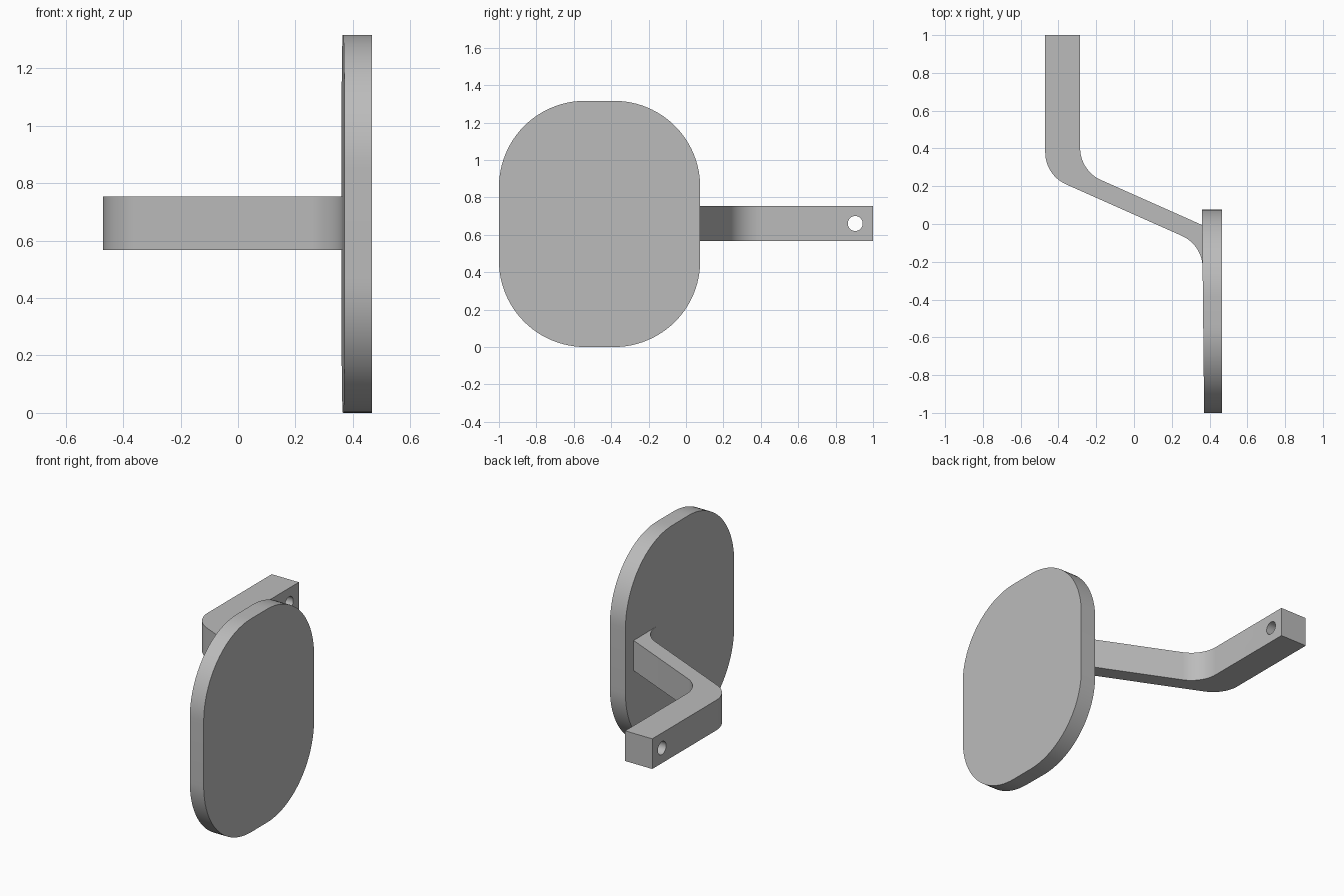
import bpy, bmesh, math
from mathutils import Vector, Matrix

cube = bpy.data.objects.get("Cube")
if cube:
    bpy.data.objects.remove(cube, do_unlink=True)

grey = bpy.data.materials.new("plain grey")
grey.use_nodes = True
colour = (0.5, 0.5, 0.5, 1)
grey.diffuse_color = colour
grey.node_tree.nodes["Principled BSDF"].inputs["Base Color"].default_value = colour


def rounded(points, steps=16):
    """Outline from (u, v, radius) corners; radius 0 stays sharp."""
    out = []
    for i, (u, v, r) in enumerate(points):
        p = Vector((u, v))
        if r == 0:
            out.append(p)
            continue
        a = (Vector(points[i - 1][:2]) - p).normalized()
        b = (Vector(points[(i + 1) % len(points)][:2]) - p).normalized()
        half = a.angle(b) / 2
        centre = p + (a + b).normalized() * r / math.sin(half)
        start = p + a * r / math.tan(half) - centre
        end = p + b * r / math.tan(half) - centre
        turn = -start.angle_signed(end)
        for k in range(steps + 1):
            out.append(centre + Matrix.Rotation(turn * k / steps, 2) @ start)
    return out


def prism(name, outline, low, high):
    """Solid between two copies of an outline, placed by two functions."""
    bm = bmesh.new()
    a = [bm.verts.new(low(p)) for p in outline]
    b = [bm.verts.new(high(p)) for p in outline]
    bm.faces.new(a)
    bm.faces.new(b)
    n = len(outline)
    for i in range(n):
        j = (i + 1) % n
        bm.faces.new((a[i], a[j], b[j], b[i]))
    bmesh.ops.recalc_face_normals(bm, faces=bm.faces)
    mesh = bpy.data.meshes.new(name)
    bm.to_mesh(mesh)
    bm.free()
    obj = bpy.data.objects.new(name, mesh)
    bpy.context.collection.objects.link(obj)
    mesh.materials.append(grey)
    return obj


def inner_x(y):
    """Slightly tilted inner face of the pad."""
    return 0.36 - 0.0105 * (y - 0.076)


# Rounded pad, a little thicker towards the back
R = 0.46
pad = prism("pad",
            rounded([(-1, 0, R), (0.076, 0, R), (0.076, 1.316, R), (-1, 1.316, R)], 24),
            lambda p: (inner_x(p.x), p.x, p.y),
            lambda p: (0.466, p.x, p.y))

# Bent arm with a fillet where it joins the pad
F = 0.185
arm = prism("arm",
            rounded([(-0.47, 1, 0), (-0.47, 0.259, F), (inner_x(-0.11), -0.111, F),
                     (inner_x(-0.4), -0.4, 0), (0.4, -0.4, 0), (0.4, -0.023, 0),
                     (-0.285, 0.282, F), (-0.285, 1, 0)]),
            lambda p: (p.x, p.y, 0.567),
            lambda p: (p.x, p.y, 0.753))

# Cross hole near the arm's free end
bpy.ops.mesh.primitive_cylinder_add(vertices=32, radius=0.04, depth=0.6,
                                    location=(-0.38, 0.905, 0.66),
                                    rotation=(0, math.pi / 2, 0))
cutter = bpy.context.object
cutter.name = "hole_cutter"
cutter.data.materials.append(grey)
cutter.hide_render = True
hole = arm.modifiers.new("hole", 'BOOLEAN')
hole.operation = 'DIFFERENCE'
hole.solver = 'EXACT'
hole.object = cutter
bpy.context.view_layer.objects.active = arm
bpy.ops.object.modifier_apply(modifier=hole.name)
bpy.data.objects.remove(cutter, do_unlink=True)

# Smooth the rounded walls, keep the edges crisp
bpy.ops.object.select_all(action='DESELECT')
for obj in (pad, arm):
    obj.select_set(True)
bpy.ops.object.shade_smooth_by_angle(angle=math.radians(30))
